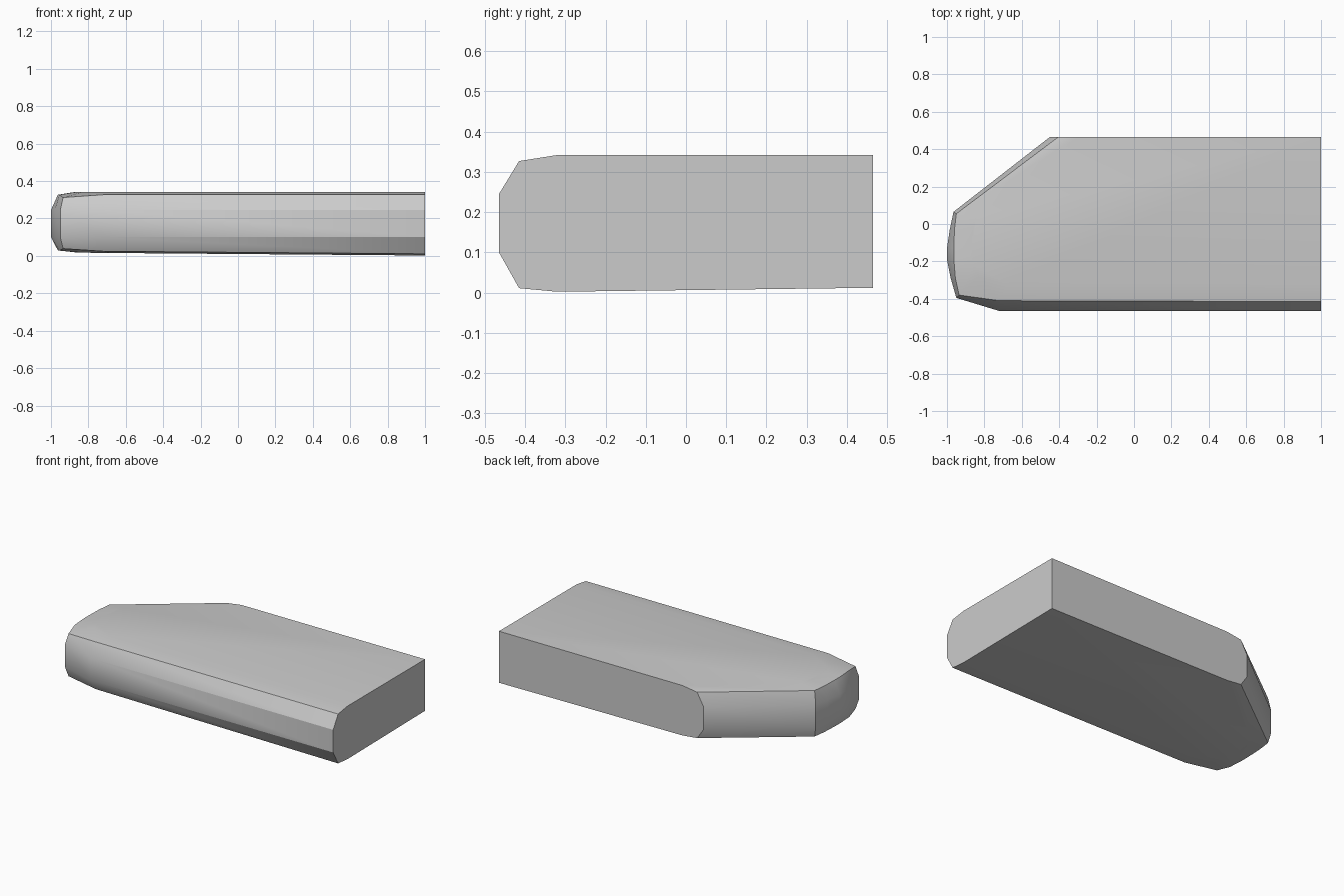
import bpy, bmesh, math

if "Cube" in bpy.data.objects:
    bpy.data.objects.remove(bpy.data.objects["Cube"], do_unlink=True)

# Plan outlines, clockwise from the square front left corner
rim = [(1, -.465), (-.72, -.465), (-.95, -.395), (-.98, -.29), (-1, -.19),
       (-1, -.13), (-.985, -.03), (-.965, .065), (-.45, .465), (1, .465)]
shoulder = [(1, -.415), (-.72, -.41), (-.935, -.38), (-.955, -.29), (-.963, -.19),
            (-.963, -.13), (-.96, -.03), (-.95, .055), (-.405, .465), (1, .465)]
crown = [(1, -.32), (-.68, -.32), (-.83, -.28), (-.86, -.22), (-.87, -.17),
         (-.87, -.12), (-.86, -.03), (-.84, .04), (-.3, .465), (1, .465)]
CORNER = 2  # the pinched front corner


def floor_z(x, y):
    # The underside tilts gently
    return .002 + .008 * (1 - x) + .0125 * (y + .33)


def top_shoulder(i):
    return .312 if i == CORNER else .327


def low_shoulder(i):
    x, y = shoulder[i]
    return floor_z(x, y) + (.022 if i == CORNER else .01)


# Rings stacked from the underside to the top
levels = [
    (crown, lambda i: floor_z(*crown[i])),
    (shoulder, low_shoulder),
    (rim, lambda i: .1),
    (rim, lambda i: .245),
    (shoulder, top_shoulder),
    (crown, lambda i: .342),
]
bm = bmesh.new()
rings = [[bm.verts.new((x, y, height(i))) for i, (x, y) in enumerate(outline)]
         for outline, height in levels]
for low, high in zip(rings, rings[1:]):
    for i in range(len(low)):
        j = (i + 1) % len(low)
        bm.faces.new((low[i], low[j], high[j], high[i]))
bm.faces.new(rings[0])
bm.faces.new(rings[-1])
bmesh.ops.recalc_face_normals(bm, faces=bm.faces)
mesh = bpy.data.meshes.new("slab_body")
bm.to_mesh(mesh)
bm.free()

# Plain grey finish
grey = bpy.data.materials.new("light_grey")
grey.use_nodes = True
colour = (.6, .6, .6, 1)
grey.diffuse_color = colour
grey.node_tree.nodes["Principled BSDF"].inputs["Base Color"].default_value = colour
mesh.materials.append(grey)

body = bpy.data.objects.new("slab_body", mesh)
bpy.context.collection.objects.link(body)
bpy.ops.object.select_all(action="DESELECT")
body.select_set(True)
bpy.context.view_layer.objects.active = body
bpy.ops.object.shade_smooth_by_angle(angle=math.radians(32))
